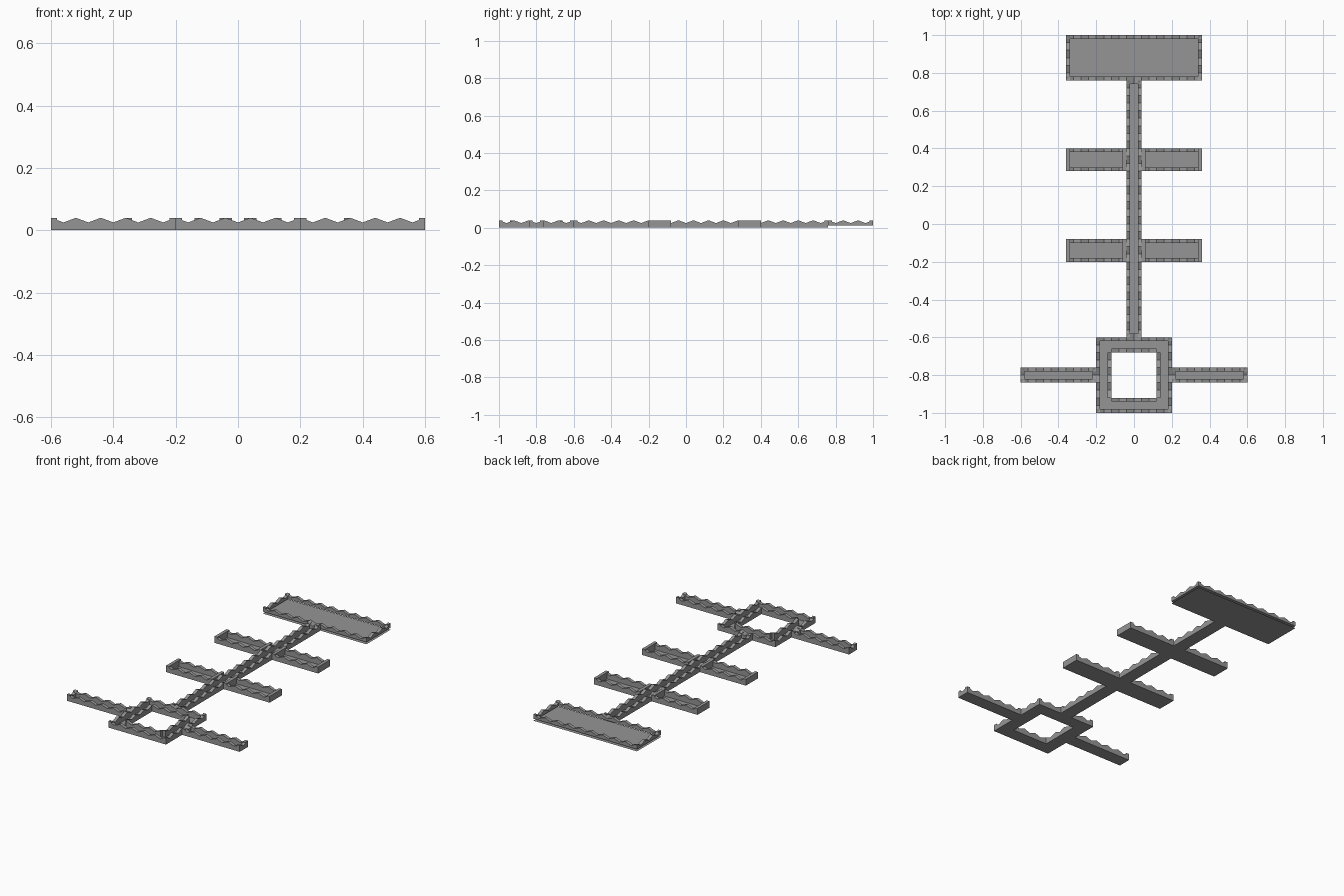
import bpy
from mathutils import Vector

cube = bpy.data.objects.get("Cube")
if cube:
    bpy.data.objects.remove(cube)

grey = bpy.data.materials.new("stone grey")
grey.use_nodes = True
grey.diffuse_color = (0.3, 0.3, 0.3, 1)
grey.node_tree.nodes["Principled BSDF"].inputs["Base Color"].default_value = grey.diffuse_color

PEAK, VALLEY, STEP, THICK = 0.04, 0.025, 0.04, 0.02


def add_object(name, verts, faces):
    mesh = bpy.data.meshes.new(name)
    mesh.from_pydata(verts, [], faces)
    mesh.materials.append(grey)
    obj = bpy.data.objects.new(name, mesh)
    bpy.context.collection.objects.link(obj)
    return obj


def wall(verts, faces, start, end, base, inward):
    """Zigzag-topped prism from start to end; odd lengths stay level."""
    start, end = Vector(start), Vector(end)
    n = max(1, round((end - start).length / STEP))
    level = n % 2 == 1
    first = len(verts)
    offset = Vector(inward) * THICK
    for i in range(n + 1):
        p = start.lerp(end, i / n)
        top = PEAK if level or i % 2 == 0 else VALLEY
        for q in (p, p + offset):
            verts += [(q.x, q.y, base), (q.x, q.y, top)]
    for i in range(n):
        a = first + 4 * i
        b = a + 4
        faces += [(a, b, b + 1, a + 1), (a + 1, b + 1, b + 3, a + 3),
                  (a + 3, b + 3, b + 2, a + 2), (a + 2, b + 2, b, a)]
    last = first + 4 * n
    faces += [(first, first + 1, first + 3, first + 2),
              (last, last + 2, last + 3, last + 1)]


def rim(name, x0, x1, y0, y1, base=0.0, end_base=None, outward=False):
    """Four walls around a rectangle."""
    end_base = base if end_base is None else end_base
    s = -1 if outward else 1
    verts, faces = [], []
    wall(verts, faces, (x0, y0), (x1, y0), base, (0, s))
    wall(verts, faces, (x1, y1), (x0, y1), base, (0, -s))
    wall(verts, faces, (x1, y0), (x1, y1), end_base, (-s, 0))
    wall(verts, faces, (x0, y1), (x0, y0), end_base, (s, 0))
    add_object(name, verts, faces)


def floor(name, x0, x1, y0, y1):
    add_object(name, [(x0, y0, 0), (x1, y0, 0), (x1, y1, 0), (x0, y1, 0)], [(0, 1, 2, 3)])


# Square front ring with an open middle
rim("ring_outer_rim", -0.2, 0.2, -1.0, -0.6)
rim("ring_inner_rim", -0.12, 0.12, -0.92, -0.68, outward=True)
for i, s in enumerate((-1, 1)):
    floor(f"ring_floor_side_{i}", *sorted((s * 0.12, s * 0.2)), -1.0, -0.6)
    floor(f"ring_floor_end_{i}", -0.12, 0.12, *sorted((-0.8 + s * 0.12, -0.8 + s * 0.2)))

# Long central corridor
floor("corridor_floor", -0.04, 0.04, -0.6, 0.76)
rim("corridor_rim", -0.04, 0.04, -0.6, 0.76)

# Mirrored side wings: inner x, outer x, low y, high y
wings = {"front_wing": (0.2, 0.6, -0.84, -0.76),
         "middle_wing": (0.04, 0.36, -0.2, -0.08),
         "rear_wing": (0.04, 0.36, 0.28, 0.4)}
for name, (xa, xb, y0, y1) in wings.items():
    for side, s in (("left", 1), ("right", -1)):
        x0, x1 = sorted((s * xa, s * xb))
        floor(f"{name}_floor_{side}", x0, x1, y0, y1)
        rim(f"{name}_rim_{side}", x0, x1, y0, y1)

# Wide rear platform with its rim raised off the floor
floor("platform_floor", -0.36, 0.36, 0.76, 1.0)
rim("platform_rim", -0.36, 0.36, 0.76, 1.0, base=0.013)
